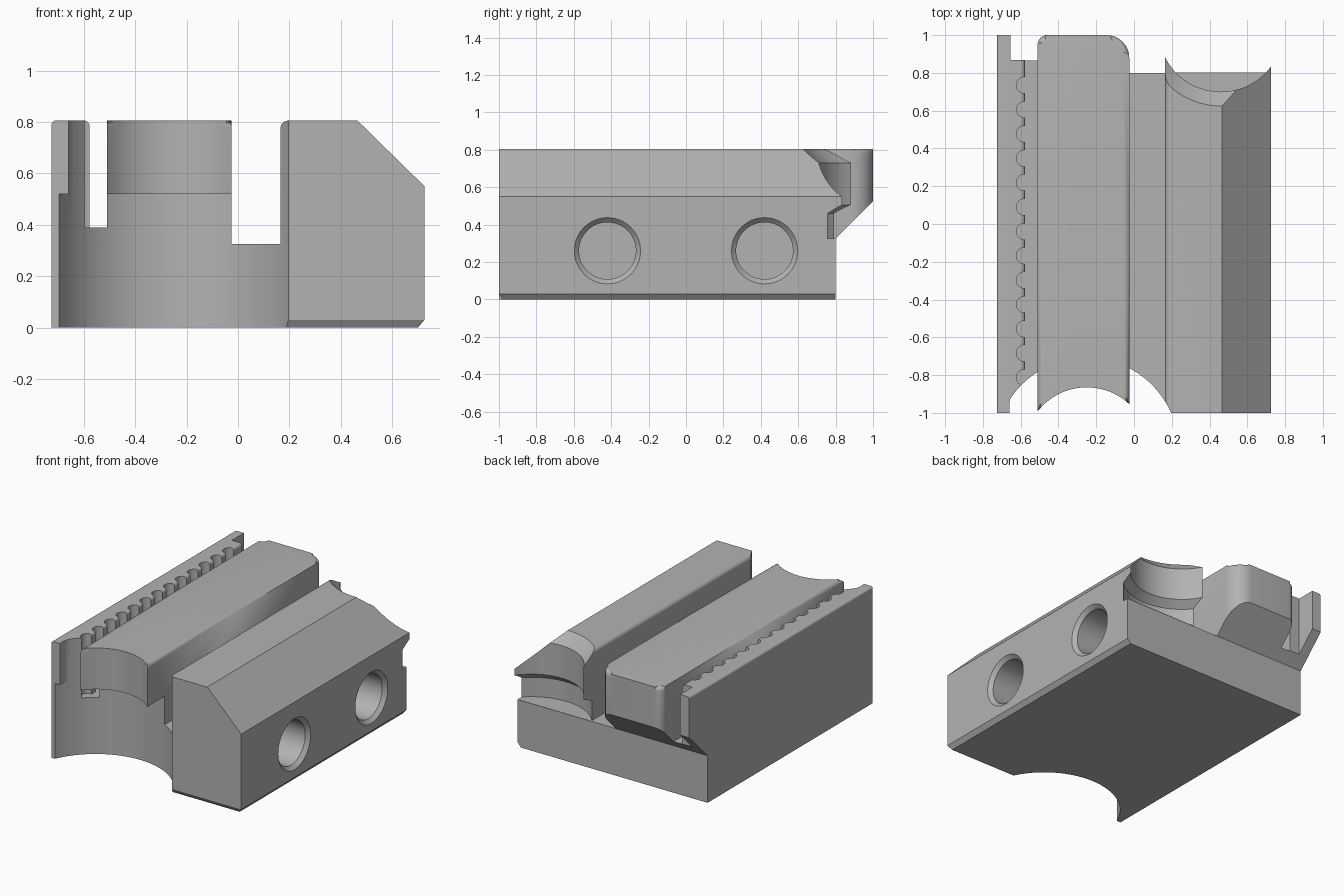
import bpy, bmesh, math
from mathutils import Vector

if "Cube" in bpy.data.objects:
    bpy.data.objects.remove(bpy.data.objects["Cube"], do_unlink=True)

# One plain grey for the whole part
grey = bpy.data.materials.new("plain grey")
grey.use_nodes = True
COLOUR = (0.45, 0.45, 0.45, 1)
grey.diffuse_color = COLOUR
grey.node_tree.nodes["Principled BSDF"].inputs["Base Color"].default_value = COLOUR


def circle(cx, cy, r, n=96):
    return [(cx + r * math.cos(2 * math.pi * i / n), cy + r * math.sin(2 * math.pi * i / n)) for i in range(n)]


def rounded(points, steps=6):
    """Outline from (x, y, radius) corners, each radius made into an arc."""
    out = []
    for i, (x, y, r) in enumerate(points):
        p = Vector((x, y))
        if r == 0:
            out.append((x, y))
            continue
        a = (Vector(points[i - 1][:2]) - p).normalized()
        b = (Vector(points[(i + 1) % len(points)][:2]) - p).normalized()
        half = a.angle(b) / 2
        centre = p + (a + b).normalized() * (r / math.sin(half))
        start = p + a * (r / math.tan(half)) - centre
        end = p + b * (r / math.tan(half)) - centre
        for k in range(steps + 1):
            t = k / steps
            d = (start * (1 - t) + end * t).normalized()
            out.append(tuple(centre + d * r))
    return out


def prism(name, outline, axis, lo, hi, bevel=0.0):
    """Extrude a 2D outline along one axis; optionally round its far rim."""
    place = {"x": lambda u, v, w: (w, u, v), "y": lambda u, v, w: (u, w, v), "z": lambda u, v, w: (u, v, w)}[axis]
    bm = bmesh.new()
    low = [bm.verts.new(place(u, v, lo)) for u, v in outline]
    high = [bm.verts.new(place(u, v, hi)) for u, v in outline]
    n = len(outline)
    bm.faces.new(low[::-1])
    cap = bm.faces.new(high)
    for i in range(n):
        j = (i + 1) % n
        bm.faces.new((low[i], low[j], high[j], high[i]))
    if bevel:
        bmesh.ops.bevel(bm, geom=list(cap.edges), offset=bevel, segments=4, profile=0.5, affect="EDGES")
    return finish(name, bm)


def lathe(name, profile, matrix_point, n=96):
    """Solid of revolution from (radius, height) pairs."""
    bm = bmesh.new()
    rings = [[bm.verts.new(matrix_point(x, y, h)) for x, y in circle(0, 0, r, n)] for r, h in profile]
    bm.faces.new(rings[0][::-1])
    bm.faces.new(rings[-1])
    for a, b in zip(rings, rings[1:]):
        for i in range(n):
            j = (i + 1) % n
            bm.faces.new((a[i], a[j], b[j], b[i]))
    return finish(name, bm)


def finish(name, bm):
    bmesh.ops.recalc_face_normals(bm, faces=bm.faces)
    mesh = bpy.data.meshes.new(name)
    bm.to_mesh(mesh)
    bm.free()
    mesh.materials.append(grey)
    obj = bpy.data.objects.new(name, mesh)
    bpy.context.scene.collection.objects.link(obj)
    return obj


def cut(target, cutters):
    for c in cutters:
        mod = target.modifiers.new("cut", "BOOLEAN")
        mod.operation, mod.solver, mod.object = "DIFFERENCE", "EXACT", c
        bpy.context.view_layer.objects.active = target
        bpy.ops.object.modifier_apply(modifier=mod.name)


def box(name, x0, x1, y0, y1, z0, z1):
    return prism(name, [(x0, y0), (x1, y0), (x1, y1), (x0, y1)], "z", z0, z1)


TOP, FLOOR, SHELF, STEP = 0.805, 0.325, 0.39, 0.52
FX, FY = -0.25, -1.195          # centre of the front round recess

# Body: bottom, left rail wall and right block in one cross-section
body = prism("body", rounded([
    (-0.725, 0, 0), (0.70, 0, 0), (0.725, 0.03, 0), (0.725, 0.55, 0), (0.465, TOP, 0),
    (0.165, TOP, 0.03), (0.165, FLOOR, 0), (-0.1, FLOOR, 0), (-0.1, SHELF, 0),
    (-0.578, SHELF, 0), (-0.578, TOP, 0.02), (-0.725, TOP, 0.015)]), "y", -1, 1)

# Centre ridge with rounded rear corners and a hollow front
front_arc = [(-0.51 + 0.485 * i / 24) for i in range(25)]
front_arc = [(x, FY + math.sqrt(0.33 ** 2 - (x - FX) ** 2)) for x in front_arc]
rear = rounded([(-0.025, 0, 0), (-0.025, 1, 0.12), (-0.51, 1, 0.05), (-0.51, 0, 0)], 8)
ridge = prism("centre_ridge", front_arc + rear, "z", 0.2, TOP, 0.025)

# Shared cutters: sloping rear underside and the round front recess
wedge = prism("rear_underside_cutter", [(0.8, -0.2), (1.2, -0.2), (1.2, 0.725), (0.8, FLOOR)], "x", -1, 1)
recess = circle(FX, FY, 0.487, 128)
lower_recess = prism("lower_recess_cutter", recess, "z", -0.1, STEP)
upper_recess = prism("upper_recess_cutter", [(max(x, -0.66), y) for x, y in recess], "z", 0.45, 1)

# Stepped round recess at the back of the right block
rear_recess = lathe("rear_recess_cutter",
                    [(0.38, FLOOR + 0.001), (0.38, 0.46), (0.33, 0.505), (0.33, 0.73), (0.43, 0.83)],
                    lambda x, y, h: (0.46 + x, 1.03 + y, h))

# Rear notch in the rail and the chamfer under the front edge
notch = box("rail_notch_cutter", -0.655, -0.3, 0.868, 1.1, SHELF - 0.02, 1)
front_chamfer = prism("front_chamfer_cutter", [(-1.1, -0.1), (-0.955, -0.1), (-0.98, 0), (-1, 0.03), (-1.1, 0.03)],
                      "x", 0.18, 1)

# Blind side holes with a flared mouth
holes = [lathe("side_hole_cutter", [(0.152, 0.33), (0.152, 0.70), (0.177, 0.725), (0.177, 0.8)],
               lambda x, y, h, c=c: (h, c + x, 0.26 + y), 64) for c in (-0.42, 0.42)]

# Row of scallops that leaves teeth along the rail
scallops = [prism("scallop_cutter", circle(-0.58, 0.735 - 0.129 * k, 0.043, 24), "z", SHELF, 1) for k in range(13)]

cutters = [wedge, lower_recess, upper_recess, rear_recess, notch, front_chamfer] + holes + scallops
cut(body, cutters)
cut(ridge, [wedge, lower_recess])
for c in cutters:
    bpy.data.objects.remove(c, do_unlink=True)

for obj in (body, ridge):
    bpy.ops.object.select_all(action="DESELECT")
    obj.select_set(True)
    bpy.context.view_layer.objects.active = obj
    bpy.ops.object.shade_smooth_by_angle(angle=math.radians(30))
